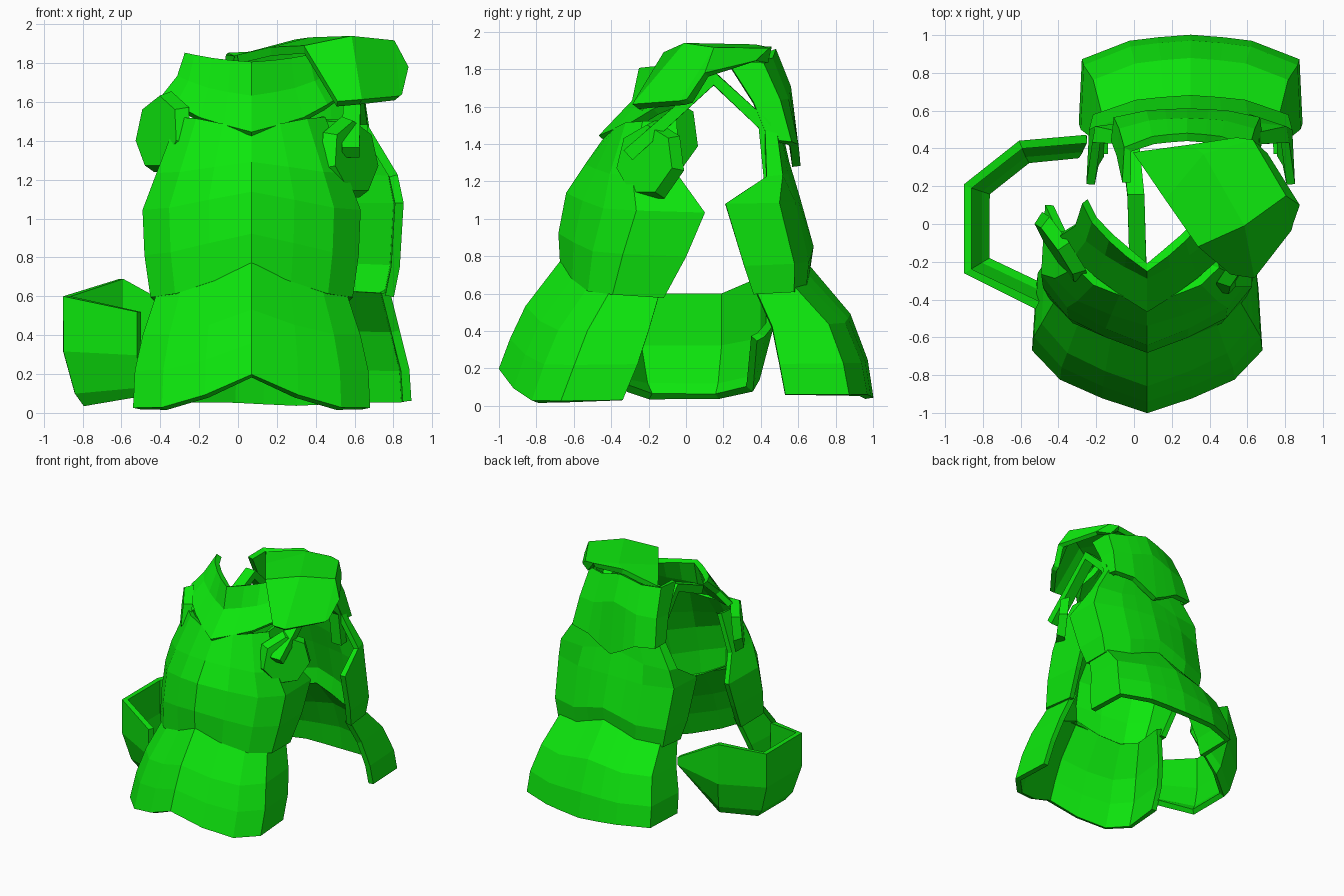
import bpy
import bmesh
from mathutils import Vector, Matrix

default_cube = bpy.data.objects.get("Cube")
if default_cube:
    bpy.data.objects.remove(default_cube, do_unlink=True)

# Single flat colour
green = bpy.data.materials.new("bright green")
green.use_nodes = True
green_value = (0.004, 0.8, 0.004, 1)
green.diffuse_color = green_value
shader = next(n for n in green.node_tree.nodes if n.type == 'BSDF_PRINCIPLED')
shader.inputs["Base Color"].default_value = green_value
shader.inputs["Roughness"].default_value = 0.8


def add_object(name, mesh_builder):
    """Turn a bmesh into a named flat-shaded object."""
    mesh = bpy.data.meshes.new(name)
    mesh_builder.to_mesh(mesh)
    mesh_builder.free()
    mesh.materials.append(green)
    piece = bpy.data.objects.new(name, mesh)
    bpy.context.scene.collection.objects.link(piece)
    return piece


def add_shell(name, rows, thickness=0.045):
    """Skin a grid of points and thicken it into a plate."""
    builder = bmesh.new()
    grid = [[builder.verts.new(point) for point in row] for row in rows]
    for lower, upper in zip(grid, grid[1:]):
        for column in range(len(lower) - 1):
            builder.faces.new((lower[column], lower[column + 1],
                               upper[column + 1], upper[column]))
    bmesh.ops.recalc_face_normals(builder, faces=builder.faces)
    piece = add_object(name, builder)
    solid = piece.modifiers.new("thickness", 'SOLIDIFY')
    solid.thickness = thickness
    solid.offset = 0
    return piece


# Plan shapes: how far across and back each column sits from centre to side edge
ROUND = ((0, 0.39, 0.76, 1, 0.96), (0, 0.12, 0.27, 0.5, 1))
SQUARE = ((0, 0.3, 0.56, 0.98, 1), (0, 0.03, 0.07, 0.27, 1))
POINTED = ((0, 0.3, 0.58, 0.85, 1), (0, 0.22, 0.45, 0.72, 1))
# How each column moves from the centre height to the edge height
EVEN_RISE = (0, 0.4, 0.8, 0.9, 1)
NOTCH_RISE = (0, 0.65, 1.05, 1.05, 1)
LATE_RISE = (0, 0.2, 0.4, 0.75, 1)


def wrap_row(centre, shape, rises, width, mid_y, mid_z, edge_y, edge_z):
    """Make one mirrored row curving from the middle to both side edges."""
    half = []
    for across, back, rise in zip(*shape, rises):
        half.append((across * width, mid_y + (edge_y - mid_y) * back,
                     mid_z + (edge_z - mid_z) * rise))
    left = [(centre - x, y, z) for x, y, z in reversed(half[1:])]
    return left + [(centre + x, y, z) for x, y, z in half]


def add_wrap(name, centre, shape, sections, rises=EVEN_RISE):
    return add_shell(name, [wrap_row(centre, shape, rises, *section)
                            for section in sections])


FRONT_CENTRE = 0.07
BACK_CENTRE = 0.3

# Front half: skirt, torso and collar
add_wrap("front_skirt", FRONT_CENTRE, ROUND, [
    (0.59, -0.98, 0.19, -0.34, 0.03),
    (0.58, -0.92, 0.35, -0.26, 0.22),
    (0.54, -0.84, 0.52, -0.2, 0.4),
    (0.46, -0.64, 0.78, -0.13, 0.64),
], NOTCH_RISE)
add_wrap("front_torso", FRONT_CENTRE, ROUND, [
    (0.5, -0.65, 0.74, -0.12, 0.58),
    (0.53, -0.66, 0.92, 0.0, 0.8),
    (0.54, -0.62, 1.13, 0.1, 1.03),
    (0.47, -0.52, 1.28, -0.04, 1.22),
    (0.36, -0.4, 1.45, -0.05, 1.52),
])
add_wrap("front_yoke", FRONT_CENTRE, POINTED, [
    (0.45, -0.45, 1.43, -0.05, 1.62),
    (0.37, -0.27, 1.62, 0.0, 1.72),
    (0.33, -0.23, 1.8, 0.12, 1.84),
], LATE_RISE)

# Back half: skirt, torso and yoke
add_wrap("back_skirt", BACK_CENTRE, SQUARE, [
    (0.57, 0.98, 0.04, 0.53, 0.06),
    (0.56, 0.95, 0.24, 0.5, 0.22),
    (0.51, 0.86, 0.48, 0.46, 0.42),
    (0.46, 0.64, 0.74, 0.37, 0.62),
])
add_wrap("back_torso", BACK_CENTRE, SQUARE, [
    (0.48, 0.64, 0.72, 0.36, 0.6),
    (0.51, 0.66, 0.85, 0.31, 0.75),
    (0.53, 0.59, 1.1, 0.21, 1.08),
    (0.5, 0.53, 1.3, 0.43, 1.22),
    (0.33, 0.48, 1.52, 0.42, 1.5),
])
add_wrap("back_yoke", BACK_CENTRE - 0.02, SQUARE, [
    (0.38, 0.59, 1.28, 0.44, 1.42),
    (0.35, 0.54, 1.7, 0.36, 1.62),
    (0.32, 0.46, 1.9, 0.22, 1.84),
])

# Shoulder straps bridging back and front
strap_path = [(0.33, 0.45, 1.22), (0.32, 0.42, 1.5), (0.29, 0.15, 1.75)]
for side, label in ((1, "left"), (-1, "right")):
    front_end = (0.28, -0.31, 1.34) if side > 0 else (0.28, -0.19, 1.6)
    rows = []
    for offset, y, z in strap_path + [front_end]:
        x = BACK_CENTRE + side * offset
        rows.append([(x - 0.045, y, z), (x + 0.045, y, z)])
    add_shell(label + "_shoulder_strap", rows, 0.07)

# Large left shoulder cap, folded down towards the front
add_shell("left_shoulder_cap", [
    [(0.0, 0.38, 1.82), (0.3, 0.42, 1.9), (0.54, 0.45, 1.9), (0.6, 0.42, 1.84)],
    [(0.17, 0.13, 1.86), (0.37, 0.37, 1.91), (0.62, 0.43, 1.9), (0.69, 0.36, 1.84)],
    [(0.34, -0.11, 1.87), (0.58, 0.0, 1.92), (0.79, 0.15, 1.9), (0.86, 0.11, 1.77)],
    [(0.51, -0.25, 1.59), (0.63, -0.27, 1.6), (0.82, -0.02, 1.62), (0.83, 0.02, 1.63)],
])


def add_plate(name, centre, facing):
    """Faceted plate pointing along the facing direction."""
    builder = bmesh.new()
    turn = Vector(facing).to_track_quat('Z', 'Y').to_matrix().to_4x4()
    bmesh.ops.create_cone(builder, cap_ends=True, segments=7, radius1=0.22,
                          radius2=0.19, depth=0.07,
                          matrix=Matrix.Translation(centre) @ turn)
    add_object(name, builder)


# Faceted plates over the front of both armholes
add_plate("right_armhole_plate", (-0.39, -0.13, 1.44), (-0.82, -0.56, 0.1))
add_plate("left_armhole_plate", (0.58, -0.2, 1.31), (0.8, -0.6, 0.1))

# Lowered right shoulder cap, an open cup that narrows downwards
cup_plan = [(-0.51, -0.43), (-0.88, -0.25), (-0.88, 0.2), (-0.6, 0.42), (-0.25, 0.45)]
cup_levels = [
    (0.79, (0.1, 0.05, 0.05, 0.09, 0.36)),
    (0.88, (0.14, 0.11, 0.11, 0.15, 0.38)),
    (1, (0.3, 0.32, 0.32, 0.36, 0.44)),
    (1, (0.52, 0.6, 0.6, 0.69, 0.5)),
]
cup_middle = Vector((-0.4, 0.04))
cup_rows = []
for scale, heights in cup_levels:
    row = []
    for plan_point, height in zip(cup_plan, heights):
        spot = cup_middle + (Vector(plan_point) - cup_middle) * scale
        row.append((spot.x, spot.y, height))
    cup_rows.append(row)
add_shell("right_shoulder_cup", cup_rows)
